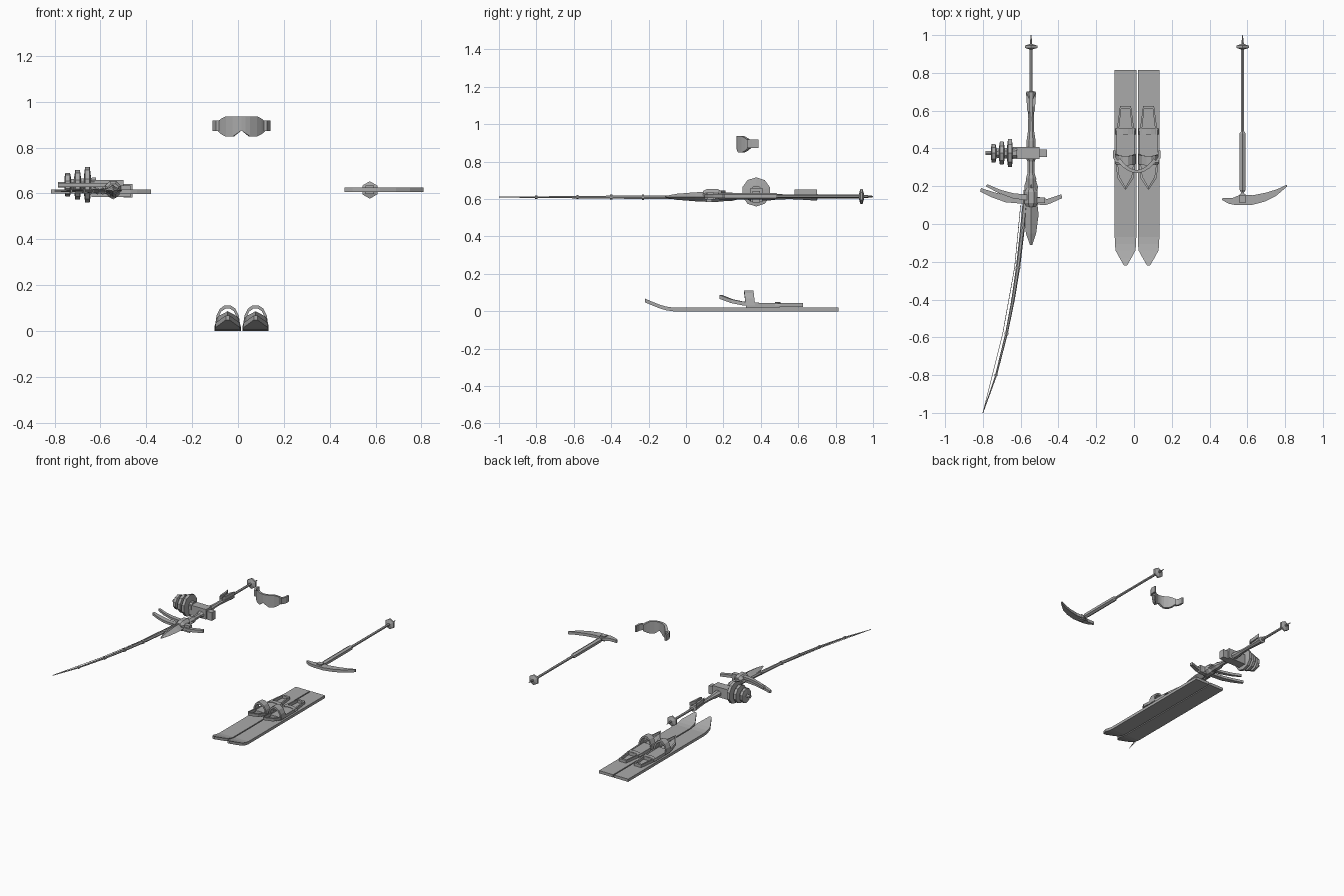
import bpy, math
from mathutils import Vector

GREY = bpy.data.materials.new("plain grey")
GREY.diffuse_color = (0.4, 0.4, 0.4, 1)


def loft(name, rings, closed=False):
    """Skin a list of equal-length point rings; caps the ends unless closed."""
    n, m = len(rings[0]), len(rings)
    verts = [tuple(p) for r in rings for p in r]
    faces = [(i * n + j, i * n + (j + 1) % n, (i + 1) % m * n + (j + 1) % n, (i + 1) % m * n + j)
             for i in range(m if closed else m - 1) for j in range(n)]
    if not closed:
        faces += [tuple(reversed(range(n))), tuple(range((m - 1) * n, m * n))]
    me = bpy.data.meshes.new(name)
    me.from_pydata(verts, [], faces)
    me.materials.append(GREY)
    ob = bpy.data.objects.new(name, me)
    bpy.context.collection.objects.link(ob)
    bpy.context.view_layer.objects.active = ob
    bpy.ops.object.select_all(action='DESELECT')
    ob.select_set(True)
    bpy.ops.object.mode_set(mode='EDIT')
    bpy.ops.mesh.select_all(action='SELECT')
    bpy.ops.mesh.normals_make_consistent(inside=False)
    bpy.ops.object.mode_set(mode='OBJECT')
    return ob


def plate(name, outline, z0, z1):
    """Flat outline in x, y with a thickness in z."""
    return loft(name, [[(x, y, z) for x, y in outline] for z in (z0, z1)])


def box(name, x0, x1, y0, y1, z0, z1):
    return plate(name, [(x0, y0), (x1, y0), (x1, y1), (x0, y1)], z0, z1)


def turned(name, axis, c, profile, sides=8, squash=1):
    """Round part along x or y from (position, radius) pairs; squash scales z."""
    rings = []
    for t, r in profile:
        ring = []
        for k in range(sides):
            a = 2 * math.pi * (k + 0.5) / sides
            u, w = r * math.cos(a), r * math.sin(a) * squash
            ring.append((t, c[0] + u, c[1] + w) if axis == 'x' else (c[0] + u, t, c[1] + w))
        rings.append(ring)
    return loft(name, rings)


def ribbon(name, stations):
    """Bent board from (x centre, y, half width, z bottom, z top)."""
    return loft(name, [[(x - h, y, a), (x + h, y, a), (x + h, y, b), (x - h, y, b)]
                       for x, y, h, a, b in stations])


# skis with their bindings
for side, cx in (("left", -0.045), ("right", 0.077)):
    ribbon(side + "_ski", [(cx, y, h, z, z + 0.02) for y, h, z in (
        (-0.22, 0.008, 0.048), (-0.18, 0.031, 0.031), (-0.14, 0.053, 0.015),
        (-0.105, 0.056, 0.005), (-0.07, 0.057, 0), (0.815, 0.057, 0))])
    half = [(0, 0.18, 0.078), (0.041, 0.24, 0.056), (0.05, 0.30, 0.044),
            (0.05, 0.35, 0.038), (0.047, 0.49, 0.036), (0.029, 0.625, 0.036)]
    path = half + [(-x, y, z) for x, y, z in reversed(half[1:])]
    rings = []
    for x, y, z in path:
        ix, iy = x * 0.78, 0.40 + (y - 0.40) * 0.93
        rings.append([(cx + x, y, z - 0.012), (cx + x, y, z + 0.008),
                      (cx + ix, iy, z + 0.008), (cx + ix, iy, z - 0.012)])
    loft(side + "_binding_frame", rings, closed=True)
    box(side + "_foot_plate", cx - 0.044, cx + 0.044, 0.32, 0.50, 0.02, 0.042)
    # toe strap and low heel strap, both arched
    for part, y, d, top, lean in (("toe_strap", 0.32, 0.05, 0.112, -0.01),
                                  ("heel_rest", 0.475, 0.03, 0.05, 0)):
        arch = []
        for k in range(8):
            a = math.pi * k / 7
            o = []
            for s in (1, 0.82):
                z = 0.03 + (top - 0.03) * s * min(1, math.sin(a) * 1.05)
                for dy in ((0, d) if s == 1 else (d, 0)):
                    o.append((cx + 0.054 * s * math.cos(a), y + dy + lean * math.sin(a), z))
            arch.append(o)
        loft(side + "_" + part, arch)

# goggles: bent lens with a nose notch, plus two strap ends
gx = 0.015
half = [(0, 0.874, 0.936), (0.018, 0.862, 0.936), (0.038, 0.848, 0.936),
        (0.068, 0.848, 0.936), (0.088, 0.858, 0.926), (0.104, 0.872, 0.914)]
rings = []
for s, pts in ((-1, half[:0:-1]), (1, half)):
    for x, a, b in pts:
        y = 0.27 + 0.062 * (x / 0.104) ** 2
        t = 0.016
        rings.append([(gx + s * x, y, a), (gx + s * x, y, b),
                      (gx + s * x * 0.86, y + t, b), (gx + s * x * 0.86, y + t, a)])
loft("goggle_lens", rings)
for s in (-1, 1):
    pts = [(0.092, 0.325), (0.112, 0.325), (0.126, 0.352), (0.126, 0.388), (0.114, 0.388), (0.112, 0.355)]
    plate("goggle_strap", [(gx + s * x, y) for x, y in pts], 0.872, 0.917)


def pole(name, cx, z):
    """Thin shaft with a spike and a basket."""
    turned(name + "_shaft", 'y', (cx, z), [(0.12, 0.010), (0.92, 0.009), (0.96, 0.007), (1.0, 0.002)], 6)
    turned(name + "_basket", 'y', (cx, z), [(0.925, 0.012), (0.932, 0.038), (0.944, 0.038), (0.952, 0.012)], 6)


# ice axe
pole("axe", 0.575, 0.615)
turned("axe_grip", 'y', (0.575, 0.615), [(0.17, 0.012), (0.18, 0.018), (0.48, 0.018), (0.49, 0.010)], 6)
plate("axe_head", [(0.465, 0.128), (0.50, 0.108), (0.54, 0.10), (0.62, 0.10), (0.69, 0.118),
                   (0.75, 0.147), (0.81, 0.198), (0.81, 0.208), (0.76, 0.185), (0.70, 0.166),
                   (0.63, 0.152), (0.59, 0.155), (0.575, 0.17), (0.555, 0.152), (0.52, 0.137),
                   (0.47, 0.137)], 0.606, 0.626)
box("axe_head_socket", 0.557, 0.593, 0.115, 0.15, 0.598, 0.634)

# fishing rod handle
px, pz = -0.545, 0.612
pole("rod", px, pz)
turned("rod_handle", 'y', (px, pz), [(0.10, 0.022), (0.24, 0.030), (0.27, 0.020), (0.33, 0.020),
                                     (0.345, 0.028), (0.44, 0.026), (0.49, 0.018), (0.56, 0.016),
                                     (0.64, 0.021), (0.70, 0.027), (0.703, 0.012)], 8, 0.85)
for s in (-1, 1):
    plate("handle_end_fin", [(px + s * 0.010, 0.58), (px + s * 0.020, 0.60), (px + s * 0.027, 0.70),
                             (px + s * 0.008, 0.66)], 0.625, 0.65)
# spear blade at the front of the handle
loft("spear_blade", [[(px - h, y, pz), (px, y, pz + t), (px + h, y, pz), (px, y, pz - t)]
                     for y, h, t in ((-0.112, 0.006, 0.004), (-0.05, 0.027, 0.016),
                                     (0.05, 0.040, 0.024), (0.12, 0.032, 0.026),
                                     (0.20, 0.036, 0.024), (0.25, 0.020, 0.018))])
turned("front_collar", 'y', (px, 0.618), [(0.09, 0.026), (0.11, 0.038), (0.17, 0.038), (0.19, 0.026)])

# curved side blades
plate("lower_left_blade", [(-0.815, 0.172), (-0.75, 0.140), (-0.68, 0.115), (-0.56, 0.105),
                           (-0.56, 0.14), (-0.66, 0.148), (-0.74, 0.168), (-0.81, 0.19)], 0.60, 0.617)
plate("upper_left_blade", [(-0.785, 0.200), (-0.72, 0.165), (-0.64, 0.135), (-0.56, 0.125),
                           (-0.56, 0.155), (-0.64, 0.163), (-0.71, 0.182), (-0.775, 0.21)], 0.628, 0.645)
plate("right_blade", [(-0.54, 0.145), (-0.50, 0.142), (-0.46, 0.132), (-0.385, 0.157), (-0.38, 0.137),
                      (-0.44, 0.110), (-0.47, 0.10), (-0.54, 0.105)], 0.597, 0.617)
box("right_blade_root", -0.55, -0.47, 0.11, 0.14, 0.585, 0.635)

# reel: housing, axle and stacked discs
box("reel_housing", -0.64, -0.50, 0.345, 0.408, 0.585, 0.658)
box("reel_crank", -0.50, -0.46, 0.355, 0.395, 0.582, 0.642)
ry, rz = 0.375, 0.638
turned("reel_axle", 'x', (ry, rz), [(-0.785, 0.012), (-0.60, 0.012)], 6)
for x, r in ((-0.743, 0.052), (-0.700, 0.064), (-0.657, 0.078)):
    turned("reel_disc", 'x', (ry, rz), [(x - 0.015, r * 0.5), (x - 0.010, r), (x + 0.010, r), (x + 0.015, r * 0.5)], 10)
turned("reel_spool", 'x', (ry, rz), [(-0.755, 0.024), (-0.62, 0.034)], 8)

# bending rod and its line
rod = [(-0.570, 0.18, 0.014), (-0.590, -0.02, 0.012), (-0.614, -0.23, 0.011), (-0.64, -0.40, 0.009),
       (-0.675, -0.58, 0.007), (-0.73, -0.80, 0.005), (-0.80, -1.0, 0.002)]
loft("bent_rod", [[(x + r * math.cos(k * math.pi / 3), y, 0.61 + r * math.sin(k * math.pi / 3))
                   for k in range(6)] for x, y, r in rod])
for x, y, r in rod[1:-1]:
    turned("rod_ring", 'y', (x, 0.61), [(y - 0.006, r + 0.004), (y + 0.006, r + 0.004)], 6)
line = [(-0.60, 0.10), (-0.632, -0.23), (-0.695, -0.58), (-0.80, -1.0)]
loft("fishing_line", [[(x - 0.0015, y, 0.61), (x + 0.0015, y, 0.61), (x, y, 0.613)] for x, y in line])
